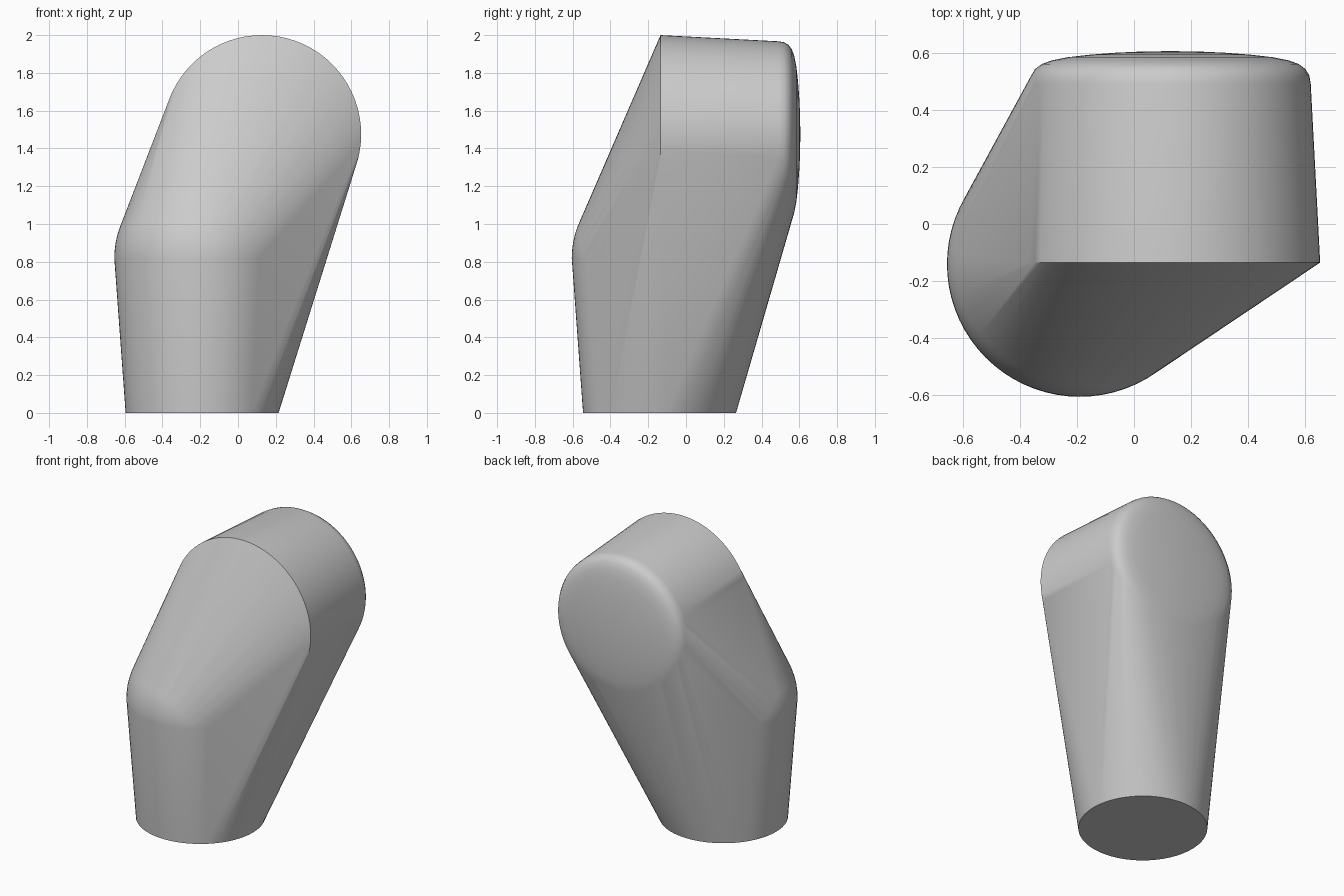
import bpy, bmesh
from math import sin, cos, pi, radians

if "Cube" in bpy.data.objects:
    bpy.data.objects.remove(bpy.data.objects["Cube"])

SEG = 72
bm = bmesh.new()


def ring(center, radius, axis):
    """Add a circle of points around a vertical ('z') or depth ('y') axis."""
    cx, cy, cz = center
    for i in range(SEG):
        a = 2 * pi * i / SEG
        u, v = radius * cos(a), radius * sin(a)
        bm.verts.new((cx + u, cy + v, cz) if axis == 'z' else (cx + u, cy, cz + v))


# lower segment: tapered upright cylinder with a rounded top
LX, LY = -0.19, -0.14
ring((LX, LY, 0), 0.405, 'z')
for k in range(13):
    a = radians(k * 5)
    ring((LX, LY, 0.82 + 0.465 * sin(a)), 0.465 * cos(a), 'z')

# upper segment: tapered cylinder pointing back with a softly domed end
UX, UZ = 0.127, 1.475
dome = [(-0.135, 0.525), (0.49, 0.492), (0.52, 0.487), (0.543, 0.473),
        (0.56, 0.45), (0.573, 0.415), (0.584, 0.36), (0.593, 0.28),
        (0.600, 0.19), (0.604, 0.10), (0.605, 0.03)]
for y, r in dome:
    ring((UX, y, UZ), r, 'y')

# skin wrapped tightly around both segments
result = bmesh.ops.convex_hull(bm, input=bm.verts[:], use_existing_faces=False)
inside = {g for g in result["geom_interior"] + result["geom_unused"]
          if isinstance(g, bmesh.types.BMVert)}
bmesh.ops.delete(bm, geom=list(inside), context='VERTS')
loose = [v for v in bm.verts if not v.link_faces]
bmesh.ops.delete(bm, geom=loose, context='VERTS')
bmesh.ops.recalc_face_normals(bm, faces=bm.faces[:])

mesh = bpy.data.meshes.new("bent_hull")
bm.to_mesh(mesh)
bm.free()
body = bpy.data.objects.new("bent_hull", mesh)
bpy.context.collection.objects.link(body)
bpy.context.view_layer.objects.active = body
body.select_set(True)
bpy.ops.object.shade_smooth_by_angle(angle=radians(30))
